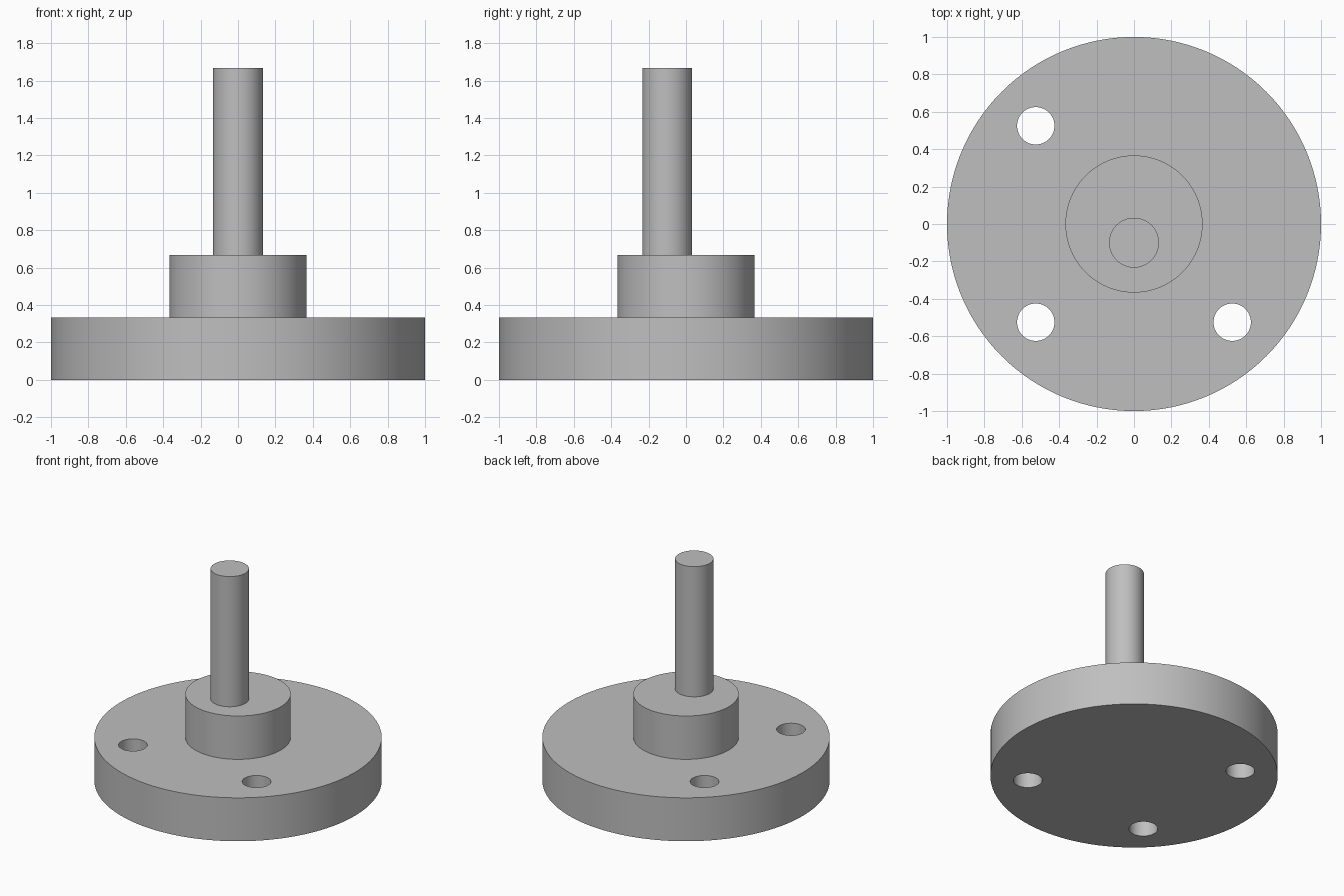
import bpy

cube = bpy.data.objects.get("Cube")
if cube:
    bpy.data.objects.remove(cube, do_unlink=True)

# Single plain grey
grey = bpy.data.materials.new("plain_grey")
grey.use_nodes = True
grey.diffuse_color = (0.52, 0.52, 0.52, 1)
grey.node_tree.nodes["Principled BSDF"].inputs["Base Color"].default_value = (0.52, 0.52, 0.52, 1)


def cylinder(name, radius, bottom, top, x=0.0, y=0.0, sides=96):
    bpy.ops.mesh.primitive_cylinder_add(
        vertices=sides, radius=radius, depth=top - bottom,
        location=(x, y, (bottom + top) / 2))
    obj = bpy.context.object
    obj.name = obj.data.name = name
    obj.data.materials.append(grey)
    return obj


def activate(obj):
    bpy.ops.object.select_all(action='DESELECT')
    obj.select_set(True)
    bpy.context.view_layer.objects.active = obj


UNIT = 1 / 15
base_top, hub_top, pin_top = 5 * UNIT, 10 * UNIT, 25 * UNIT

# Stacked round parts, the pin set off centre towards the front
base = cylinder("base_disc", 1.0, 0, base_top, sides=128)
hub = cylinder("hub", 5.5 * UNIT, base_top, hub_top)
pin = cylinder("offset_pin", 2 * UNIT, hub_top, pin_top, y=-0.1, sides=64)

# Three through holes in the base
HOLE = 0.525
for sx, sy in ((-1, 1), (-1, -1), (1, -1)):
    cutter = cylinder("hole_cutter", 0.1, -0.1, base_top + 0.1, sx * HOLE, sy * HOLE, 48)
    cutter.hide_render = True
    cut = base.modifiers.new("bolt_hole", 'BOOLEAN')
    cut.operation = 'DIFFERENCE'
    cut.solver = 'EXACT'
    cut.object = cutter
    activate(base)
    bpy.ops.object.modifier_apply(modifier=cut.name)
    bpy.data.objects.remove(cutter, do_unlink=True)

# Smooth round walls with crisp rims
for part in (base, hub, pin):
    activate(part)
    bpy.ops.object.shade_smooth_by_angle()
